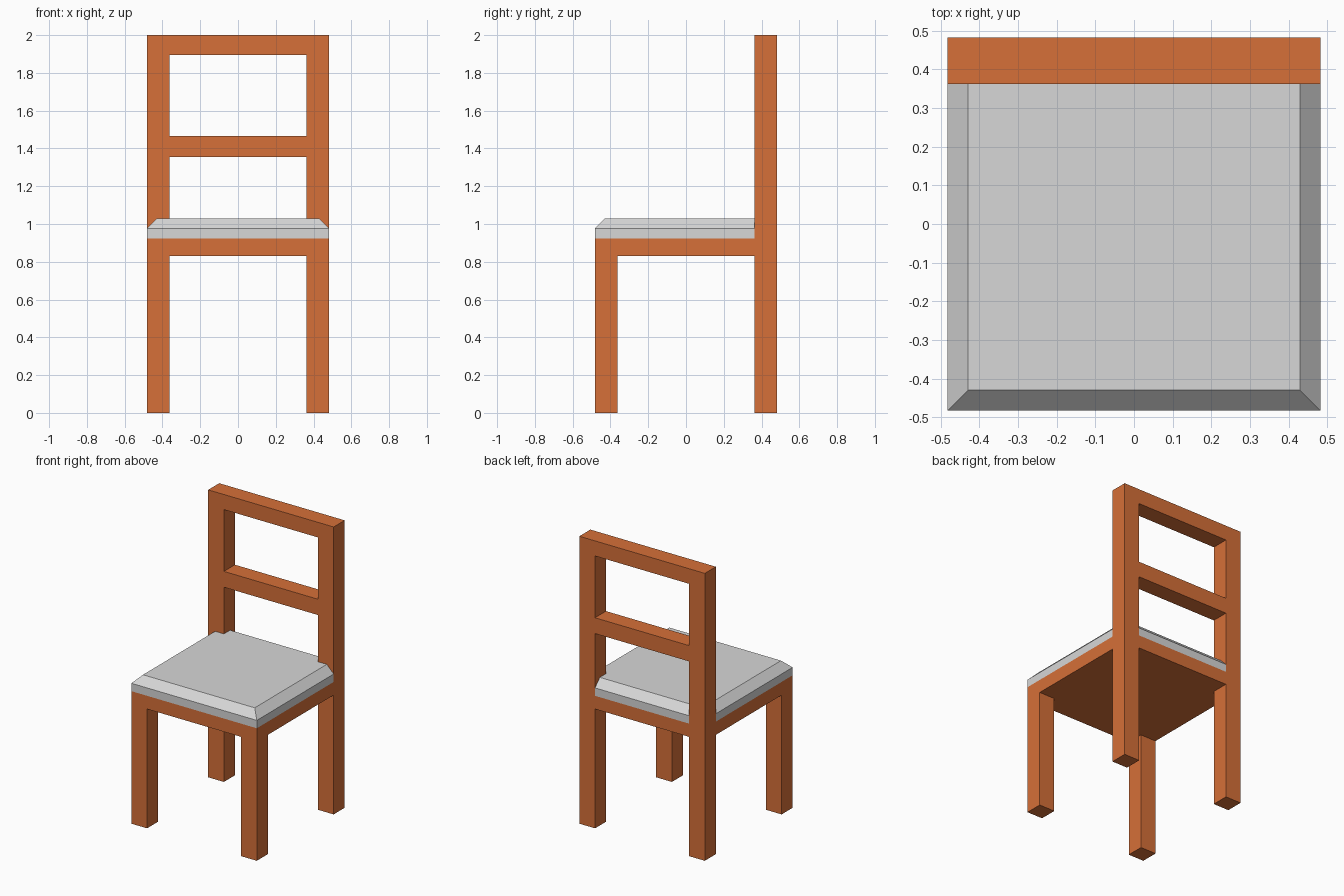
import bpy
import bmesh
from mathutils import Matrix, Vector

cube = bpy.data.objects.get("Cube")
if cube:
    bpy.data.objects.remove(cube, do_unlink=True)

HALF = 0.483      # half the footprint
INNER = 0.362     # inner face of legs and posts
RAIL_Z = 0.83     # underside of the seat frame
SEAT_Z = 0.922    # top of the seat frame
TOP_Z = 2.0


def make_material(name, color):
    mat = bpy.data.materials.new(name)
    mat.use_nodes = True
    mat.diffuse_color = color
    mat.node_tree.nodes["Principled BSDF"].inputs["Base Color"].default_value = color
    return mat


wood = make_material("orange wood", (0.67, 0.16, 0.04, 1))
fabric = make_material("light grey fabric", (0.68, 0.68, 0.68, 1))


def finish(name, bm, mat):
    bmesh.ops.recalc_face_normals(bm, faces=bm.faces)
    mesh = bpy.data.meshes.new(name)
    bm.to_mesh(mesh)
    bm.free()
    mesh.materials.append(mat)
    obj = bpy.data.objects.new(name, mesh)
    bpy.context.scene.collection.objects.link(obj)
    return obj


def box(name, low, high, mat):
    low, high = Vector(low), Vector(high)
    bm = bmesh.new()
    place = Matrix.Translation((low + high) / 2) @ Matrix.Diagonal((*(high - low), 1))
    bmesh.ops.create_cube(bm, size=1, matrix=place)
    return finish(name, bm, mat)


def notched_slab(name, levels, mat):
    """Loft a square outline, notched around the back posts, through (inset, z) levels."""
    bm = bmesh.new()
    rings = []
    for inset, z in levels:
        e = HALF - inset
        right = [(e, -e), (e, INNER), (INNER, INNER), (INNER, e)]
        outline = right + [(-x, y) for x, y in reversed(right)]
        rings.append([bm.verts.new((x, y, z)) for x, y in outline])
    for a, b in zip(rings, rings[1:]):
        for i in range(len(a)):
            j = (i + 1) % len(a)
            bm.faces.new((a[i], a[j], b[j], b[i]))
    bm.faces.new(rings[0][::-1])
    bm.faces.new(rings[-1])
    return finish(name, bm, mat)


# Front legs and full-height back posts
for side, x0, x1 in (("left", INNER, HALF), ("right", -HALF, -INNER)):
    box(side + "_front_leg", (x0, -HALF, 0), (x1, -INNER, RAIL_Z), wood)
    box(side + "_back_post", (x0, INNER, 0), (x1, HALF, TOP_Z), wood)

# Backrest rails
for name, z0, z1 in (("middle_rail", 1.355, 1.465), ("top_rail", 1.895, TOP_Z)):
    box(name, (-INNER, INNER, z0), (INNER, HALF, z1), wood)

# Seat frame and chamfered cushion
notched_slab("seat_frame", [(0, RAIL_Z), (0, SEAT_Z)], wood)
notched_slab("seat_cushion", [(0, SEAT_Z), (0, 0.977), (0.053, 1.03)], fabric)
